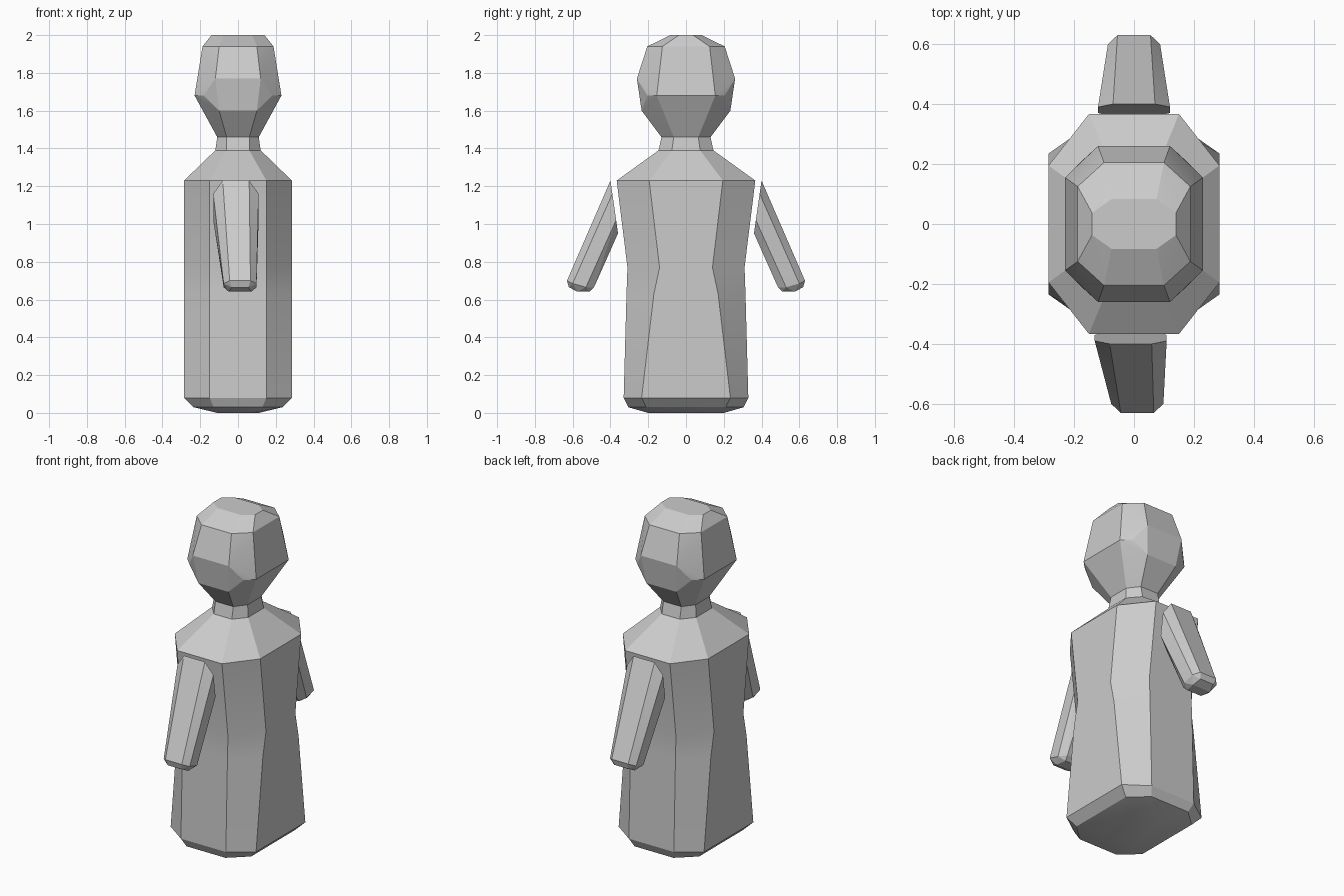
import bpy, bmesh
from math import radians

if "Cube" in bpy.data.objects:
    bpy.data.objects.remove(bpy.data.objects["Cube"])


def finish(name, bm):
    bmesh.ops.recalc_face_normals(bm, faces=bm.faces)
    mesh = bpy.data.meshes.new(name)
    bm.to_mesh(mesh)
    bm.free()
    mesh.shade_smooth()
    mesh.set_sharp_from_angle(angle=radians(14))
    obj = bpy.data.objects.new(name, mesh)
    bpy.context.collection.objects.link(obj)
    return obj


def loft(name, rings):
    """Stack of octagons: (z, half x, half y, flat half x, flat half y)."""
    bm = bmesh.new()
    loops = []
    for z, x, y, cx, cy in rings:
        pts = [(x, -cy), (x, cy), (cx, y), (-cx, y),
               (-x, cy), (-x, -cy), (-cx, -y), (cx, -y)]
        loops.append([bm.verts.new((px, py, z)) for px, py in pts])
    for a, b in zip(loops, loops[1:]):
        for i in range(8):
            j = (i + 1) % 8
            bm.faces.new((a[i], a[j], b[j], b[i]))
    bm.faces.new(loops[0])
    bm.faces.new(loops[-1])
    return finish(name, bm)


def hull(name, points):
    bm = bmesh.new()
    for p in points:
        bm.verts.new(p)
    res = bmesh.ops.convex_hull(bm, input=bm.verts)
    loose = [v for v in bm.verts if not v.link_faces]
    bmesh.ops.delete(bm, geom=loose, context='VERTS')
    bmesh.ops.dissolve_limit(bm, angle_limit=radians(3), verts=bm.verts, edges=bm.edges)
    return finish(name, bm)


# Robe-like body with waist, sloping shoulders and neck
loft("body", [
    (0.00, 0.11, 0.20, 0.07, 0.12),
    (0.03, 0.235, 0.305, 0.13, 0.21),
    (0.08, 0.285, 0.33, 0.15, 0.235),
    (0.63, 0.285, 0.315, 0.15, 0.17),
    (0.77, 0.285, 0.31, 0.15, 0.14),
    (1.23, 0.285, 0.367, 0.15, 0.195),
    (1.39, 0.12, 0.145, 0.06, 0.075),
    (1.46, 0.11, 0.13, 0.06, 0.065),
])

# Faceted head: one quarter of the corners, mirrored in x and y
corners = [
    (0.06, 0.13, 1.46), (0.11, 0.065, 1.46),
    (0.10, 0.235, 1.60), (0.18, 0.205, 1.68), (0.23, 0.155, 1.68),
    (0.12, 0.26, 1.77),
    (0.10, 0.205, 1.94), (0.188, 0.125, 1.94),
    (0.075, 0.083, 2.0), (0.14, 0.037, 2.0),
]
hull("head", [(sx * x, sy * y, z) for x, y, z in corners
              for sx in (1, -1) for sy in (1, -1)])

# Arms: slanted shoulder cut tapering to a chamfered hand end
arm = [
    (0.07, 0.40, 1.23), (0.12, 0.39, 1.16),
    (0.12, 0.37, 1.02), (0.07, 0.36, 0.95),
    (0.055, 0.63, 0.70), (0.087, 0.60, 0.685),
    (0.087, 0.53, 0.665), (0.055, 0.487, 0.665),
    (0.045, 0.62, 0.665), (0.06, 0.575, 0.642), (0.05, 0.51, 0.642),
]
for name, side, lean in (("back_arm", 1, 0.0), ("front_arm", -1, 0.011)):
    pts = []
    for x, y, z in arm:
        shift = lean * (1 if z < 0.8 else -1)
        pts += [(s * x + shift, side * y, z) for s in (1, -1)]
    hull(name, pts)
